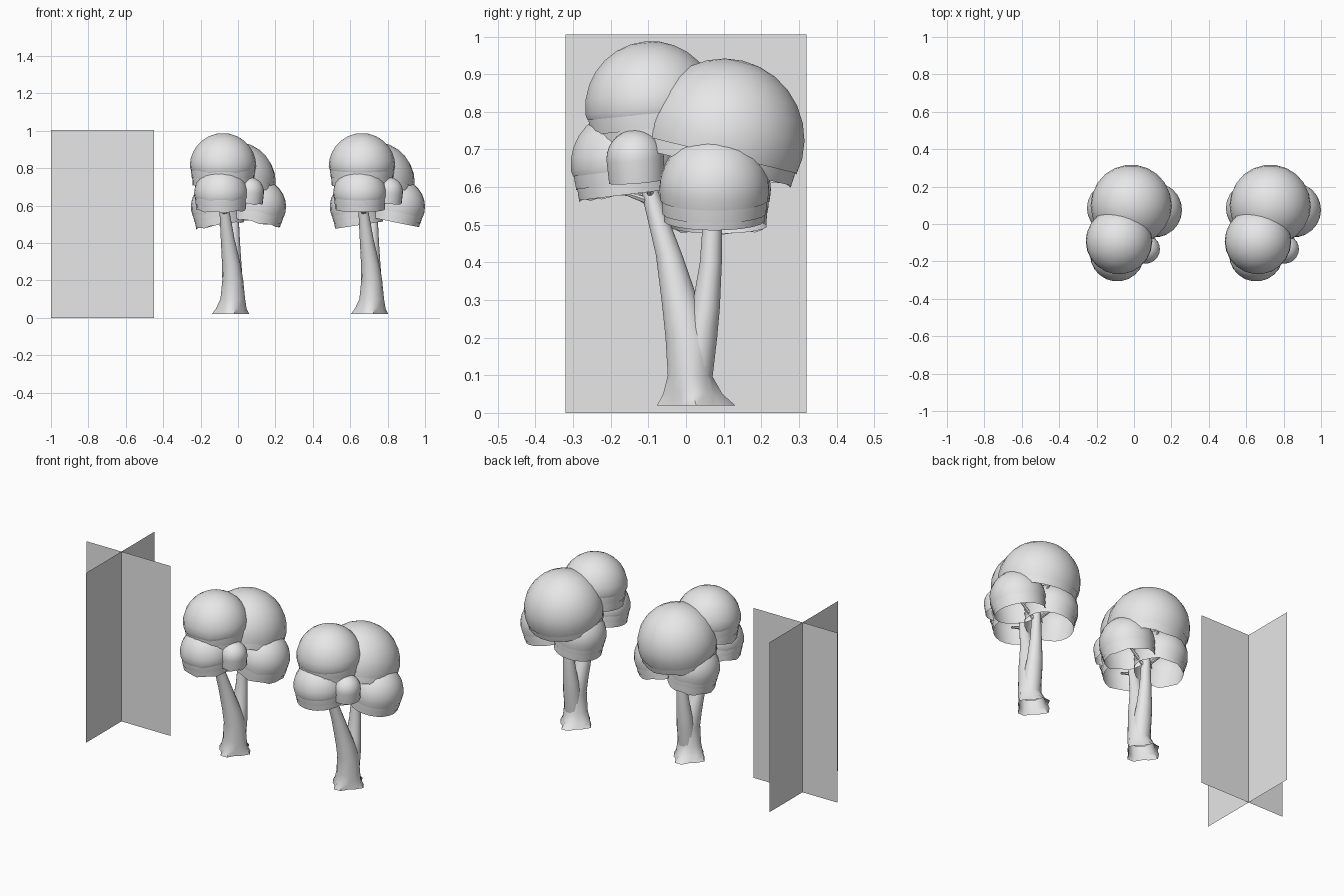
import bpy, math
from mathutils import Vector, Matrix

if "Cube" in bpy.data.objects:
    bpy.data.objects.remove(bpy.data.objects["Cube"])

grey = bpy.data.materials.new("pale_grey")
grey.use_nodes = True
grey.diffuse_color = (0.8, 0.8, 0.8, 1)
grey.node_tree.nodes["Principled BSDF"].inputs["Base Color"].default_value = (0.8, 0.8, 0.8, 1)


def add_object(name, verts, faces, smooth=True):
    mesh = bpy.data.meshes.new(name)
    mesh.from_pydata(verts, [], faces)
    mesh.materials.append(grey)
    ob = bpy.data.objects.new(name, mesh)
    bpy.context.collection.objects.link(ob)
    bpy.ops.object.select_all(action='DESELECT')
    ob.select_set(True)
    bpy.context.view_layer.objects.active = ob
    if smooth:
        bpy.ops.object.shade_smooth_by_angle(angle=math.radians(50))
    return ob


def loft(rings):
    """Join equal-length rings into one open skin."""
    n = len(rings[0])
    faces = [(k * n + i, k * n + (i + 1) % n, (k + 1) * n + (i + 1) % n, (k + 1) * n + i)
             for k in range(len(rings) - 1) for i in range(n)]
    return [v for ring in rings for v in ring], faces


def limb(name, shift, stations, sides=14, lobes=0.0):
    """Upright tube through (x, y, z, rx, ry) stations; lobes spread the foot into roots."""
    rings = []
    for x, y, z, rx, ry in stations:
        flare = lobes * max(0, 1 - (z - 0.02) / 0.08)
        ring = []
        for i in range(sides):
            a = math.tau * i / sides
            f = 1 + flare * (math.cos(4 * a) - 1) / 2
            ring.append((x + shift + rx * f * math.cos(a), y + ry * f * math.sin(a), z))
        rings.append(ring)
    verts, faces = loft(rings)
    last = len(verts) - sides
    faces.append(tuple(range(last, last + sides)))
    return add_object(name, verts, faces)


def twig(name, shift, start, end, radius=0.01, sides=6):
    start, end = Vector(start), Vector(end)
    turn = (end - start).to_track_quat('Z', 'Y').to_matrix()
    offset = Vector((shift, 0, 0))
    rings = []
    for p, r in ((start, radius), (start.lerp(end, 0.5), radius * 0.8), (end, radius * 0.5)):
        rings.append([p + offset + turn @ Vector((r * math.cos(math.tau * i / sides),
                      r * math.sin(math.tau * i / sides), 0)) for i in range(sides)])
    return add_object(name, *loft(rings))


def foliage(name, shift, centre, radius, tilt, skirts, wave, sides=22, steps=7):
    """Nested open domes, each inner one hanging lower; tilt is (around x, around y)."""
    turn = Matrix.Rotation(tilt[1], 3, 'Y') @ Matrix.Rotation(tilt[0], 3, 'X')
    origin = Vector(centre) + Vector((shift, 0, 0))
    verts, faces = [], []
    for k, drop in enumerate(skirts):
        r = radius * (1 - 0.03 * k)
        profile = [(r * math.sin(t * math.pi / 2 / steps), r * math.cos(t * math.pi / 2 / steps))
                   for t in range(1, steps + 1)]
        profile.append((r * 0.975, -drop))
        rings = []
        for j, (pr, pz) in enumerate(profile):
            rim = wave if j == len(profile) - 1 else 0
            rings.append([origin + turn @ Vector((pr * math.cos(math.tau * i / sides),
                          pr * math.sin(math.tau * i / sides),
                          pz + rim * math.sin(i * 2.0 + k))) for i in range(sides)])
        v, f = loft(rings)
        base = len(verts)
        verts += v + [origin + turn @ Vector((0, 0, r))]
        faces += [tuple(base + q for q in face) for face in f]
        faces += [(len(verts) - 1, base + (i + 1) % sides, base + i) for i in range(sides)]
    return add_object(name, verts, faces)


FRONT_LIMB = [(-.04, .027, .02, .1, .113), (-.036, .018, .05, .082, .084),
              (-.028, .01, .1, .066, .06), (-.028, .008, .2, .056, .064),
              (-.035, -.012, .28, .05, .052), (-.055, -.045, .42, .037, .036),
              (-.07, -.085, .55, .028, .026), (-.08, -.115, .66, .018, .018)]
BACK_LIMB = [(-.025, .02, .08, .05, .05), (-.025, .038, .2, .05, .046),
             (-.025, .053, .28, .044, .038), (-.022, .066, .4, .033, .03),
             (-.02, .071, .52, .025, .026), (-.015, .075, .68, .016, .016)]
# name, centre, radius, tilt, skirt drops
CLUMPS = [
    ("crown_back", (-.015, .1, .725), .217, (-.24, 0), (.04, .075)),
    ("crown_front", (-.08, -.092, .81), .178, (.1, 0), (.015, .055, .1)),
    ("clump_front", (-.09, -.163, .66), .145, (.12, 0), (.015, .05, .08)),
    ("clump_small", (.062, -.135, .675), .077, (.08, .08), (.06,)),
    ("clump_left", (.11, .075, .595), .147, (0, .2), (.03, .065, .085)),
    ("clump_right", (-.11, .085, .595), .142, (0, -.15), (.03, .06, .1)),
]
# start, end of the thin branches that hold the clumps
TWIGS = [
    ((-.07, -.085, .55), (-.1, -.22, .63)), ((-.07, -.09, .56), (-.05, -.165, .585)),
    ((-.07, -.09, .57), (.06, -.13, .68)), ((-.075, -.1, .58), (-.16, -.06, .66)),
    ((-.02, .07, .5), (.12, .07, .62)), ((-.02, .07, .51), (-.13, .09, .62)),
    ((-.02, .07, .54), (-.02, .19, .7)), ((-.08, -.1, .6), (-.18, -.17, .65)),
]

# Two trees side by side
for label, shift, wave in (("middle", 0, .005), ("left", .743, 0)):
    limb(f"{label}_tree_trunk", shift, FRONT_LIMB, lobes=.3)
    limb(f"{label}_tree_back_limb", shift, BACK_LIMB)
    for i, (a, b) in enumerate(TWIGS):
        twig(f"{label}_tree_twig_{i + 1}", shift, a, b)
    for name, centre, radius, tilt, skirts in CLUMPS:
        foliage(f"{label}_tree_{name}", shift, centre, radius, tilt, skirts, wave)

# Crossed flat panels
TOP = 1.005
add_object("wide_panel", [(-1, .01, 0), (-.449, .01, 0), (-.449, .01, TOP), (-1, .01, TOP)],
           [(0, 1, 2, 3)], smooth=False)
add_object("deep_panel", [(-.77, -.32, 0), (-.77, .32, 0), (-.77, .32, TOP), (-.77, -.32, TOP)],
           [(0, 1, 2, 3)], smooth=False)
